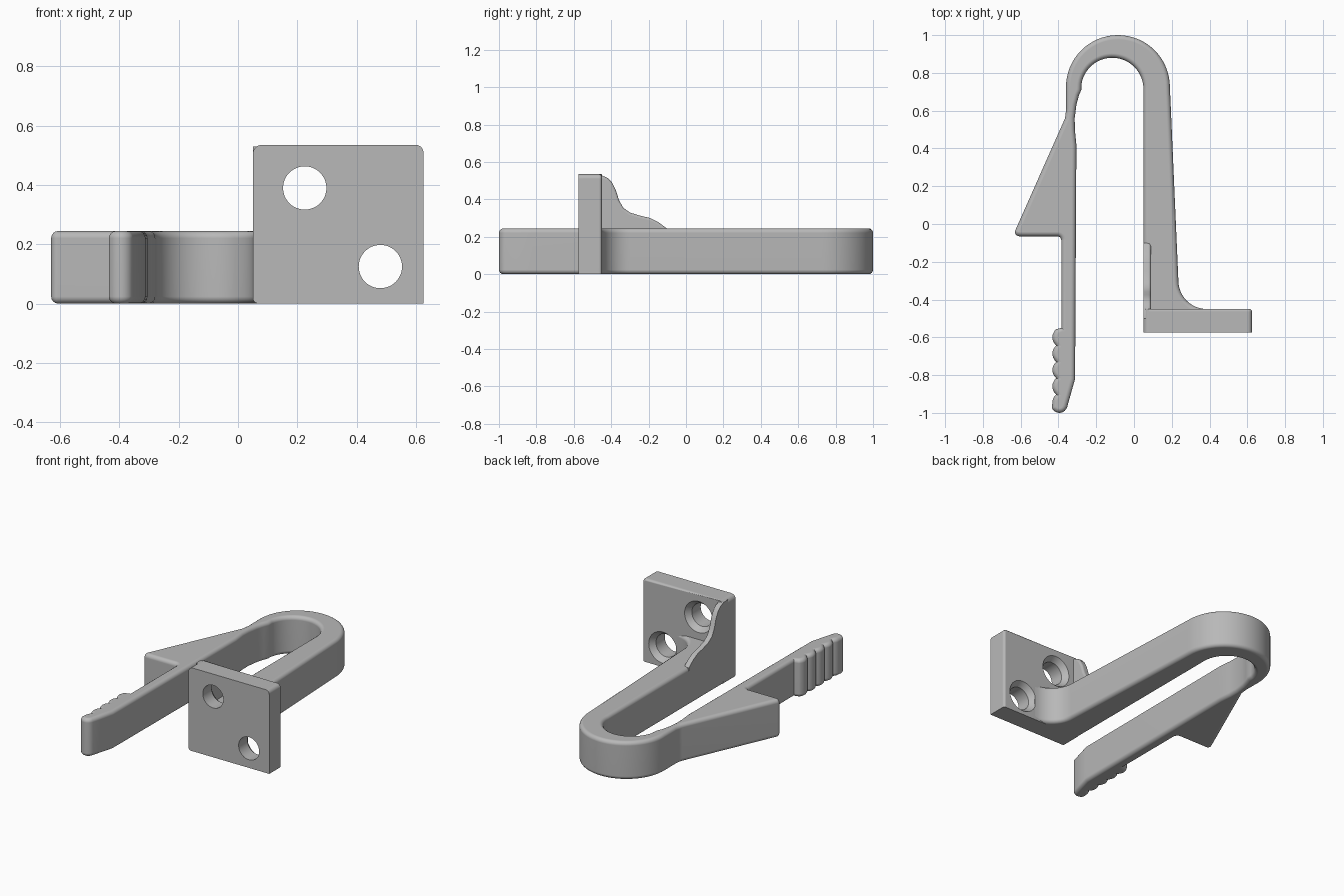
import bpy, bmesh, math
from mathutils import Vector

if "Cube" in bpy.data.objects:
    bpy.data.objects.remove(bpy.data.objects["Cube"])

grey = bpy.data.materials.new("plain_grey")
grey.use_nodes = True
colour = (0.48, 0.48, 0.48, 1)
grey.diffuse_color = colour
grey.node_tree.nodes["Principled BSDF"].inputs["Base Color"].default_value = colour


def arc(cx, cy, r, start, end, steps=8):
    angles = [math.radians(start + (end - start) * i / steps) for i in range(steps + 1)]
    return [(cx + r * math.cos(a), cy + r * math.sin(a)) for a in angles]


def prism(name, profile, place, low, high, bevel, rim):
    """Extrude a 2D profile from low to high, rounding the edges chosen by rim."""
    bm = bmesh.new()
    face = bm.faces.new([bm.verts.new(place(u, v, low)) for u, v in profile])
    out = bmesh.ops.extrude_face_region(bm, geom=[face], use_keep_orig=True)
    shift = Vector(place(0, 0, high)) - Vector(place(0, 0, low))
    moved = [g for g in out["geom"] if isinstance(g, bmesh.types.BMVert)]
    bmesh.ops.translate(bm, vec=shift, verts=moved)
    bmesh.ops.recalc_face_normals(bm, faces=bm.faces)
    edges = [e for e in bm.edges if rim(*e.verts)]
    if edges:
        bmesh.ops.bevel(bm, geom=edges, offset=bevel, segments=4, profile=0.5,
                        affect='EDGES', clamp_overlap=False)
    mesh = bpy.data.meshes.new(name)
    bm.to_mesh(mesh)
    bm.free()
    mesh.materials.append(grey)
    obj = bpy.data.objects.new(name, mesh)
    bpy.context.collection.objects.link(obj)
    return obj


def finish(obj):
    bpy.ops.object.select_all(action='DESELECT')
    obj.select_set(True)
    bpy.context.view_layer.objects.active = obj
    bpy.ops.object.shade_smooth_by_angle(angle=math.radians(32))
    obj.modifiers.new("weighted_normals", 'WEIGHTED_NORMAL').keep_sharp = True


# Spring clip: bend, wedge catch, ribbed finger grip and mounting arm
outline = arc(-0.085, 0.725, 0.275, 0, 180, 32)
outline += [(-0.359, 0.61), (-0.365, 0.56)]
outline += arc(-0.607, -0.042, 0.023, 157, 270, 6)
outline += arc(-0.405, -0.085, 0.02, 90, 0, 4)
outline += [(-0.385, -0.55)]
for i in range(5):
    outline += arc(-0.376, -0.6 - 0.0865 * i, 0.056, 130, 180 if i == 4 else 229, 8)
outline += arc(-0.395, -0.957, 0.043, 200, 345, 8)
outline += [(-0.312, -0.82), (-0.305, 0.42), (-0.313, 0.5), (-0.314, 0.56),
            (-0.305, 0.63), (-0.292, 0.68), (-0.279, 0.71)]
outline += arc(-0.115, 0.715, 0.165, 170, 0, 28)
outline += [(0.05, -0.5), (0.385, -0.5)]
outline += arc(0.385, -0.3, 0.15, 270, 180, 12)
clip = prism("spring_clip", outline, lambda u, v, w: (u, v, w), 0, 0.245, 0.024,
             lambda a, b: abs(a.co.z - b.co.z) < 0.001)

# Mounting plate with softened back edges
corners = (arc(0.6, 0.51, 0.025, 0, 90, 6) + arc(0.08, 0.505, 0.03, 90, 180, 6)
           + arc(0.07, 0.02, 0.02, 180, 270, 6) + [(0.625, 0)])
plate = prism("mounting_plate", corners, lambda u, v, w: (u, w, v), -0.575, -0.45, 0.015,
              lambda a, b: min(a.co.y, b.co.y) > -0.46 and a.co.x + b.co.x > 0.18
              and a.co.z + b.co.z > 0.01)

# Two screw holes, countersunk on the back
for x, z in ((0.225, 0.39), (0.48, 0.125)):
    bm = bmesh.new()
    rings = []
    for y, r in ((-0.62, 0.073), (-0.485, 0.073), (-0.44, 0.108)):
        rings.append([bm.verts.new((u, y, v)) for u, v in arc(x, z, r, 0, 352.5, 47)])
    for lower, upper in zip(rings, rings[1:]):
        for i in range(48):
            j = (i + 1) % 48
            bm.faces.new((lower[i], lower[j], upper[j], upper[i]))
    bm.faces.new(rings[0])
    bm.faces.new(rings[-1])
    bmesh.ops.recalc_face_normals(bm, faces=bm.faces)
    mesh = bpy.data.meshes.new("hole_cutter")
    bm.to_mesh(mesh)
    bm.free()
    mesh.materials.append(grey)
    cutter = bpy.data.objects.new("hole_cutter", mesh)
    bpy.context.collection.objects.link(cutter)
    cutter.hide_render = True
    bpy.context.view_layer.objects.active = plate
    cut = plate.modifiers.new("hole", 'BOOLEAN')
    cut.operation = 'DIFFERENCE'
    cut.solver = 'EXACT'
    cut.object = cutter
    bpy.ops.object.modifier_apply(modifier=cut.name)
    bpy.data.objects.remove(cutter)

# Curved gusset bracing the arm against the plate
curve = [(-0.5, 0.05), (-0.1, 0.05), (-0.1, 0.243), (-0.15, 0.28), (-0.19, 0.3),
         (-0.25, 0.314), (-0.3, 0.33), (-0.335, 0.355), (-0.358, 0.395), (-0.375, 0.45),
         (-0.395, 0.49), (-0.42, 0.515), (-0.455, 0.53), (-0.5, 0.53)]
gusset = prism("gusset", curve, lambda u, v, w: (w, u, v), 0.05, 0.09, 0.014,
               lambda a, b: min(a.co.x, b.co.x) > 0.08 and min(a.co.z, b.co.z) > 0.2)

for part in (clip, plate, gusset):
    finish(part)
